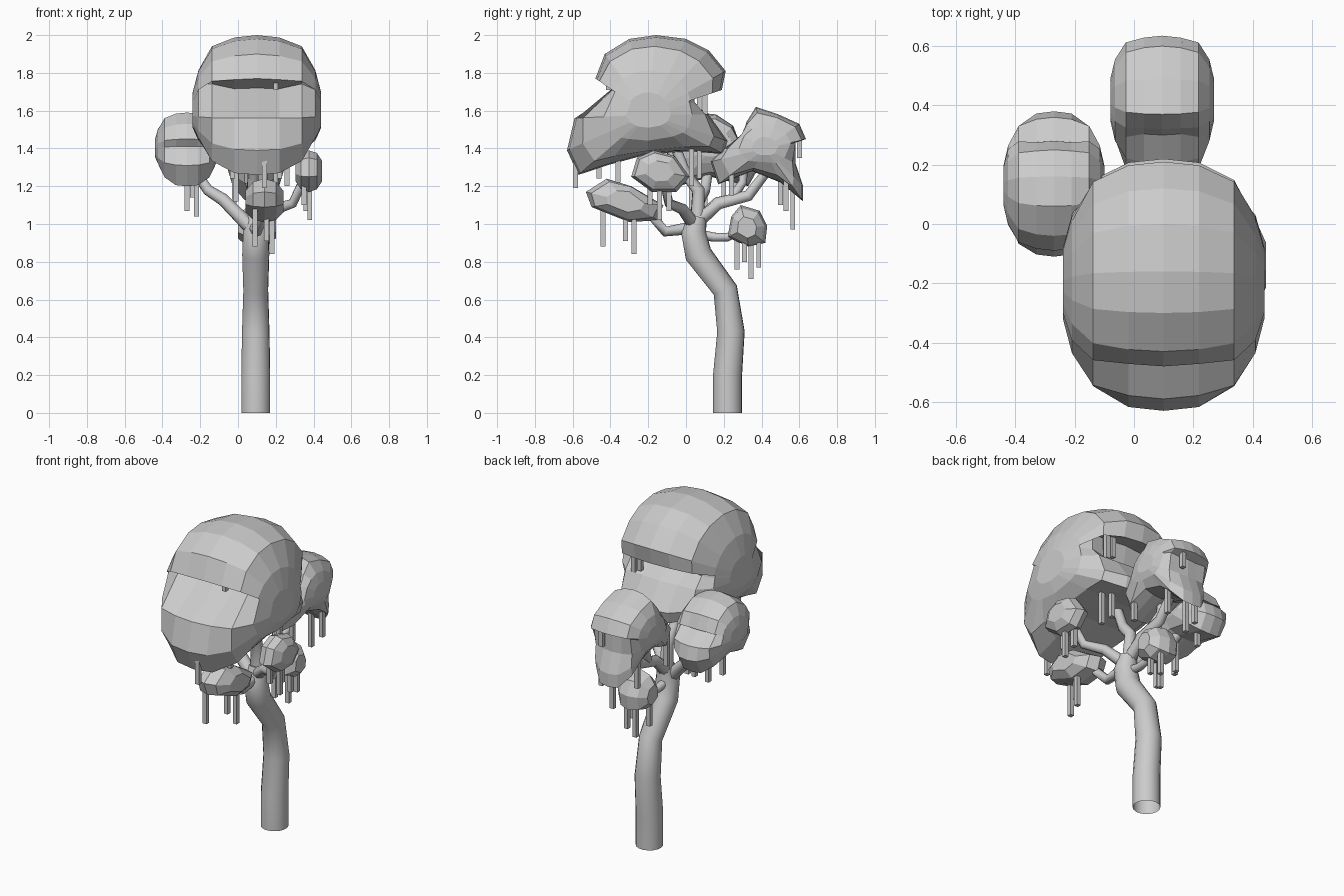
import bpy, bmesh
from mathutils import Vector
from math import cos, sin, pi, hypot


def finish(name, bm, smooth=False):
    bmesh.ops.recalc_face_normals(bm, faces=bm.faces)
    me = bpy.data.meshes.new(name)
    bm.to_mesh(me)
    bm.free()
    ob = bpy.data.objects.new(name, me)
    bpy.context.collection.objects.link(ob)
    for p in me.polygons:
        p.use_smooth = smooth and len(p.vertices) == 4
    return ob


def skin(bm, rings, close_start=True):
    """Bridge closed rings of points and cap the ends."""
    rings = [[bm.verts.new(p) for p in r] for r in rings]
    n = len(rings[0])
    for a, b in zip(rings, rings[1:]):
        for i in range(n):
            j = (i + 1) % n
            bm.faces.new((a[i], a[j], b[j], b[i]))
    if close_start:
        bm.faces.new(rings[0])
    bm.faces.new(rings[-1])


def tube(name, path, sides, close_start=True):
    """Round limb; each path point is x, y, z, radius."""
    pts = [Vector(p[:3]) for p in path]
    rings = []
    for i, p in enumerate(pts):
        a = (p - pts[i - 1]).normalized() if i else Vector()
        b = (pts[i + 1] - p).normalized() if i < len(pts) - 1 else Vector()
        t = (a + b).normalized()
        u = t.cross(Vector((0.3, 1, 0.1)) if abs(t.y) < 0.8 else Vector((0, 0, 1))).normalized()
        if u.x < 0:
            u = -u
        v = t.cross(u)
        r = path[i][3]
        rings.append([p + r * (cos(2 * pi * k / sides) * u + sin(2 * pi * k / sides) * v)
                      for k in range(sides)])
    bm = bmesh.new()
    skin(bm, rings, close_start)
    return finish(name, bm, True)


# Stations: offset across x, profile scale, blend toward a plain oval
FULL = [(-1, .28, 1), (-.91, .56, .9), (-.7, .86, .3), (-.35, .97, 0), (0, 1, 0),
        (.35, .97, 0), (.7, .86, .3), (.91, .56, .9), (1, .28, 1)]
LUMP = [(-1, .5, .6), (-.6, .88, .2), (0, 1, 0), (.6, .88, .2), (1, .5, .6)]


def foliage(name, cx, half, pivot, profile, stations=FULL, drop=.6):
    """Side profile (y, z) lofted across x; notches fade out toward both sides."""
    py, pz = pivot
    ry = (max(p[0] for p in profile) - min(p[0] for p in profile)) / 2
    rz = max(p[1] for p in profile) - pz
    rings = []
    for f, s, w in stations:
        ring = []
        for y, z in profile:
            dy, dz = y - py, z - pz
            k = 1 / hypot(dy / ry, dz / (rz if dz > 0 else rz * drop))
            k = s * (1 + (k - 1) * w)
            ring.append((cx + f * half, py + dy * k, pz + dz * k))
        rings.append(ring)
    bm = bmesh.new()
    skin(bm, rings)
    return finish(name, bm)


# Leaf masses
foliage("main_canopy", .10, .34, (-.2, 1.58), [
    (-.34, 1.72), (-.48, 1.77), (-.43, 1.90), (-.30, 1.98), (-.16, 2.0), (0, 1.98),
    (.12, 1.92), (.21, 1.81), (.19, 1.71), (.05, 1.75), (.03, 1.64), (.12, 1.58),
    (.22, 1.44), (.20, 1.37), (.02, 1.385), (-.2, 1.37), (-.42, 1.31), (-.57, 1.26),
    (-.63, 1.39), (-.59, 1.56)])
foliage("back_canopy", .095, .175, (.42, 1.40), [
    (.30, 1.47), (.32, 1.54), (.37, 1.62), (.49, 1.58), (.60, 1.53), (.635, 1.45),
    (.58, 1.43), (.58, 1.32), (.62, 1.20), (.62, 1.12), (.50, 1.22), (.35, 1.28),
    (.17, 1.21), (.13, 1.33), (.20, 1.40)])
foliage("left_canopy", -.27, .17, (.13, 1.39), [
    (-.06, 1.41), (-.09, 1.45), (-.04, 1.53), (.06, 1.59), (.16, 1.58), (.25, 1.52),
    (.28, 1.44), (.22, 1.46), (.36, 1.37), (.38, 1.29), (.33, 1.20), (.13, 1.25),
    (-.04, 1.20), (-.11, 1.31)])
foliage("front_leaf_clump", .14, .10, (-.32, 1.12), [
    (-.53, 1.17), (-.5, 1.09), (-.3, 1.01), (-.15, 1.02), (-.12, 1.10), (-.29, 1.20),
    (-.42, 1.24)], LUMP, 1)
foliage("right_leaf_clump", .375, .07, (-.14, 1.28), [
    (-.29, 1.25), (-.26, 1.35), (-.17, 1.39), (-.06, 1.36), (.02, 1.25), (-.05, 1.17),
    (-.18, 1.17)], LUMP, 1)
foliage("back_leaf_clump", .10, .10, (.32, .98), [
    (.22, .93), (.24, 1.04), (.29, 1.10), (.39, 1.07), (.43, .99), (.42, .90),
    (.33, .88)], LUMP, 1)

# Trunk (open underneath) and branches
tube("trunk", [(.094, .22, 0, .077), (.094, .22, .2, .077), (.094, .238, .43, .073),
               (.094, .208, .65, .066), (.094, .065, .84, .072), (.094, .04, .96, .067),
               (.094, .06, 1.04, .05)], 16, False)
branches = {
    "main_branch": [(.09, .06, 1.0, .04), (.08, .065, 1.18, .035), (.08, 0, 1.26, .03),
                    (.08, -.06, 1.42, .028)],
    "main_fork": [(.08, .0, 1.25, .028), (.06, -.05, 1.34, .025), (.06, -.12, 1.44, .022)],
    "left_branch": [(.07, .04, .98, .04), (-.08, .07, 1.13, .034), (-.16, .1, 1.18, .03),
                    (-.24, .12, 1.3, .028)],
    "back_branch": [(.09, .05, 1.0, .04), (.09, .17, 1.11, .034), (.09, .33, 1.15, .03),
                    (.09, .43, 1.28, .026)],
    "back_fork": [(.09, .24, 1.13, .026), (.06, .30, 1.22, .024), (.06, .31, 1.33, .022)],
    "right_branch": [(.10, .04, 1.0, .036), (.2, -.02, 1.08, .03), (.29, -.09, 1.11, .026),
                     (.35, -.12, 1.24, .024)],
    "front_branch": [(.09, .03, .98, .034), (.1, -.11, .96, .028), (.13, -.17, 1.03, .025),
                     (.14, -.24, 1.08, .023)],
    "back_twig": [(.09, .04, .95, .028), (.09, .15, .93, .024), (.1, .22, .93, .022),
                  (.1, .3, .97, .02)],
}
for name, path in branches.items():
    tube(name, path, 8)

# Hanging strands: x, y, bottom, height
strands = {
    "main": [(.14, -.585, 1.19, .2), (-.03, -.46, 1.24, .15), (.2, -.36, 1.22, .2),
             (.26, .03, 1.2, .3), (.22, .07, 1.24, .2), (.28, .10, 1.58, .17),
             (.24, .10, 1.6, .15), (.26, .07, 1.56, .18), (.2, -.41, 1.71, .05)],
    "front": [(.09, -.44, .88, .2), (.15, -.32, .91, .15), (.18, -.275, .84, .22)],
    "right": [(.38, -.14, 1.02, .2), (.36, -.09, 1.07, .15), (.35, -.19, 1.1, .12)],
    "back_low": [(.06, .27, .76, .17), (.1, .345, .71, .2), (.13, .385, .77, .15),
                 (.14, .31, .8, .12)],
    "left": [(-.27, .03, 1.07, .18), (-.22, .1, 1.04, .23), (-.24, .26, 1.14, .12)],
    "back": [(-.02, .5, 1.1, .2), (.2, .53, 1.07, .2), (.1, .565, .97, .25),
             (.15, .6, 1.35, .13), (-.01, .2, 1.12, .2), (.2, .24, 1.15, .17)],
}
for name, items in strands.items():
    bm = bmesh.new()
    for x, y, z, h in items:
        vs = bmesh.ops.create_cube(bm, size=1)["verts"]
        for v in vs:
            v.co = (x + v.co.x * .026, y + v.co.y * .026, z + (v.co.z + .5) * h)
    finish(name + "_hanging_strands", bm)
